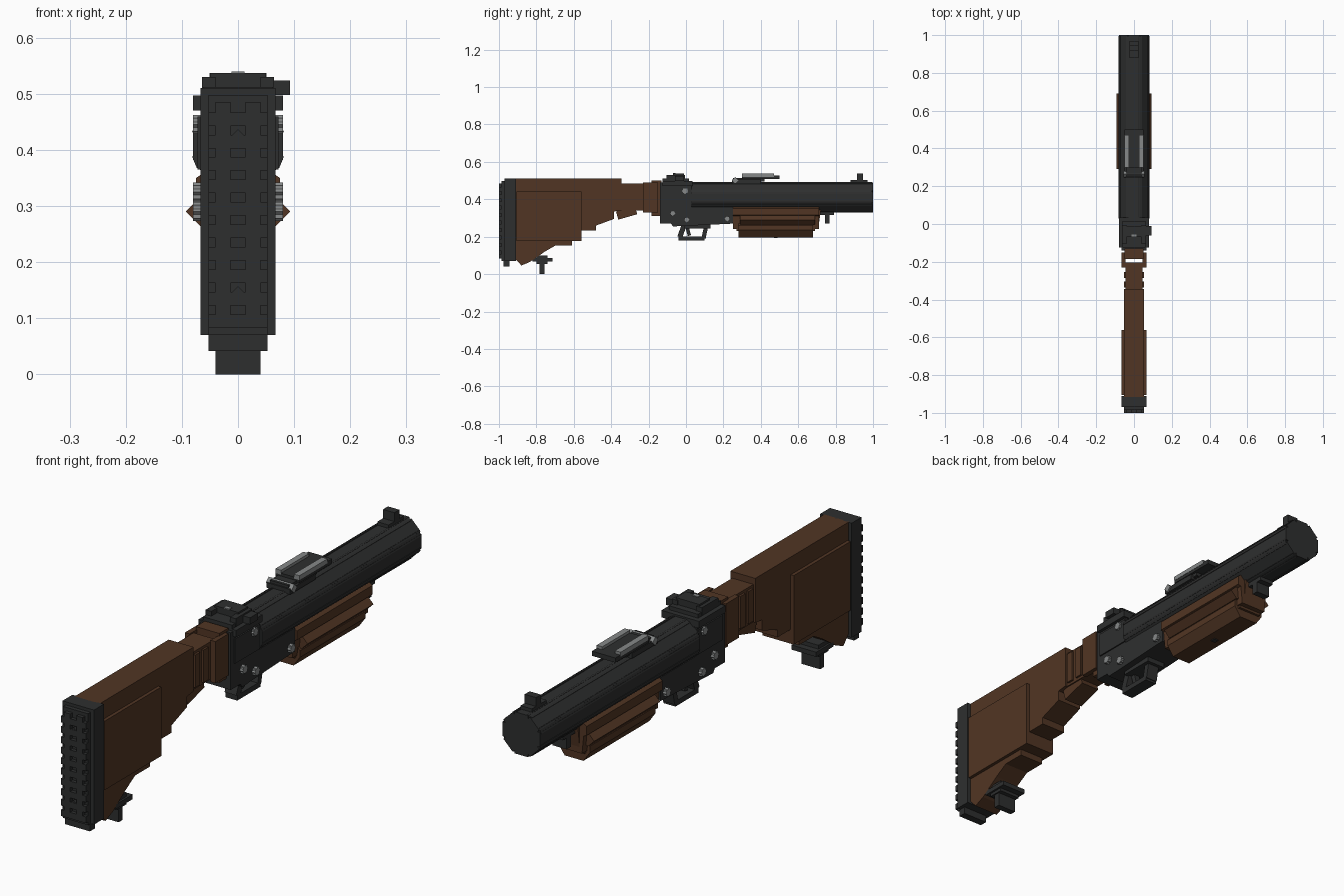
import bpy, bmesh, math
from mathutils import Matrix, Vector

default_cube = bpy.data.objects.get("Cube")
if default_cube:
    bpy.data.objects.remove(default_cube, do_unlink=True)


def make_material(name, color):
    material = bpy.data.materials.new(name)
    material.use_nodes = True
    material.diffuse_color = (*color, 1)
    shader = material.node_tree.nodes["Principled BSDF"]
    shader.inputs["Base Color"].default_value = (*color, 1)
    return material


steel = make_material("dark steel", (.027, .028, .028))
wood = make_material("brown wood", (.083, .036, .017))
silver = make_material("light grey metal", (.24, .25, .25))


def finish(name, mesh_data, material):
    bmesh.ops.recalc_face_normals(mesh_data, faces=mesh_data.faces)
    mesh = bpy.data.meshes.new(name)
    mesh_data.to_mesh(mesh)
    mesh_data.free()
    mesh.materials.append(material)
    part = bpy.data.objects.new(name, mesh)
    bpy.context.collection.objects.link(part)
    return part


def box(name, material, half_width, y_range, z_range, x=0, turn=0, axis="X"):
    """Box from a half width and its y and z ranges, turned about its centre."""
    (back, front), (low, high) = y_range, z_range
    mesh_data = bmesh.new()
    bmesh.ops.create_cube(mesh_data, size=1)
    centre = Vector((x, (back + front) / 2, (low + high) / 2))
    size = Matrix.Diagonal((half_width * 2, front - back, high - low, 1))
    spin = Matrix.Rotation(math.radians(turn), 4, axis)
    mesh_data.transform(Matrix.Translation(centre) @ spin @ size)
    return finish(name, mesh_data, material)


def extrude(name, material, points, offset):
    """Closed outline swept along an offset vector."""
    mesh_data = bmesh.new()
    face = mesh_data.faces.new([mesh_data.verts.new(p) for p in points])
    swept = bmesh.ops.extrude_face_region(mesh_data, geom=[face])
    moved = [v for v in swept["geom"] if isinstance(v, bmesh.types.BMVert)]
    bmesh.ops.translate(mesh_data, verts=moved, vec=offset)
    return finish(name, mesh_data, material)


def side_profile(name, material, half_width, outline):
    points = [(-half_width, y, z) for y, z in outline]
    return extrude(name, material, points, (half_width * 2, 0, 0))


def end_profile(name, material, right_half, back, front):
    mirrored = [(-x, z) for x, z in reversed(right_half)]
    points = [(x, back, z) for x, z in right_half + mirrored]
    return extrude(name, material, points, (0, front - back, 0))


# Barrel of crossed slabs with narrow ribs between them
for step in range(4):
    box("barrel_slab", steel, .028, (.03, 1), (.33, .49), turn=step * 45, axis="Y")
    box("barrel_rib", steel, .011, (.03, .995), (.326, .494),
        turn=step * 45 + 22.5, axis="Y")

# Receiver
side_profile("receiver", steel, .067, [
    (-.14, .27), (-.08, .27), (-.07, .255), (.25, .27), (.25, .36),
    (.03, .36), (.03, .49), (-.14, .49)])
box("receiver_cap", steel, .08, (-.125, .035), (.47, .497))
box("receiver_cheek", steel, .072, (-.12, .03), (.365, .46))
box("barrel_cradle", steel, .055, (.03, .28), (.33, .38))

# Rivets on both sides of the receiver
for y, z in [(-.005, .445), (-.07, .325), (.005, .29), (.22, .295)]:
    for turn in (0, 45):
        box("receiver_rivet", silver, .08, (y - .012, y + .012),
            (z - .012, z + .012), turn=turn)

# Rear sight with its side knob
box("rear_sight_base", steel, .062, (-.125, .015), (.49, .512))
box("rear_sight_block", steel, .05, (-.07, -.01), (.5, .537))
for side in (-1, 1):
    box("rear_sight_ear", steel, .012, (-.105, -.005), (.5, .53), x=side * .052)
box("rear_sight_knob", steel, .016, (-.06, -.01), (.498, .524), x=.077)
box("rear_sight_pin", silver, .012, (-.07, -.055), (.53, .54))

# Leaf sight
box("leaf_sight_foot", steel, .05, (.245, .4), (.485, .505))
box("leaf_sight_ramp", steel, .04, (.25, .42), (.495, .515))
box("leaf_sight_plate", steel, .05, (.3, .5), (.508, .526))
box("leaf_sight_screw", silver, .055, (.252, .276), (.49, .514), turn=45)
for side in (-1, 1):
    box("leaf_sight_bar", silver, .012, (.3, .47), (.52, .537), x=side * .039)

# Front sight
box("front_sight_base", steel, .024, (.88, .97), (.48, .503))
box("front_sight_post", steel, .024, (.915, .945), (.49, .537))

# Trigger and its guard
box("guard_mount", steel, .04, (-.01, .13), (.245, .275))
box("guard_rear", steel, .025, (-.035, -.008), (.195, .265), turn=-20)
box("guard_bottom", steel, .025, (-.04, .1), (.18, .2))
box("guard_front", steel, .025, (.09, .112), (.19, .26), turn=-12)
box("trigger", steel, .012, (.002, .02), (.205, .26), turn=15)

# Fore grip
end_profile("fore_grip_upper", wood,
            [(.06, .36), (.075, .35), (.075, .315), (.062, .31), (.055, .24)],
            .25, .71)
end_profile("fore_grip_flange", wood,
            [(.067, .316), (.093, .29), (.067, .264)], .29, .69)
end_profile("fore_grip_lower", wood,
            [(.055, .275), (.067, .26), (.067, .235), (.04, .197)], .28, .68)
box("fore_grip_nose", wood, .045, (.67, .715), (.255, .345), turn=-8)
box("fore_grip_heel", wood, .05, (.27, .69), (.23, .27))
box("fore_grip_pin", steel, .01, (.47, .49), (.193, .205))

# Front sling mount
box("front_sling_plate", steel, .03, (.715, .79), (.315, .34))
box("front_sling_stem", steel, .03, (.742, .768), (.272, .33))

# Stock body, neck and side panels
side_profile("stock", wood, .053, [
    (-.915, .51), (-.345, .51), (-.345, .34), (-.385, .335), (-.385, .295),
    (-.48, .26), (-.48, .232), (-.56, .232), (-.56, .185), (-.61, .185),
    (-.61, .152), (-.7, .152), (-.755, .12), (-.835, .065), (-.88, .046),
    (-.915, .085)])
box("stock_panel", wood, .066, (-.905, -.56), (.177, .442))
box("stock_neck", wood, .045, (-.35, -.205), (.34, .485))
box("neck_collar", wood, .05, (-.185, -.13), (.31, .5))
for side in (-1, 1):
    box("neck_bridge", wood, .01, (-.23, -.15), (.33, .49), x=side * .055)
    for y in (-.335, -.285):
        box("neck_rib", wood, .008, (y, y + .03), (.35, .475), x=side * .045)
box("neck_thumb_rest", wood, .04, (-.37, -.265), (.305, .35), turn=16)

# Butt pad with a grid of recesses
box("pad_base", steel, .067, (-.97, -.91), (.07, .51))
box("pad_backing", steel, .053, (-.986, -.96), (.07, .498))
box("pad_toe", steel, .053, (-.975, -.945), (.042, .072))
for side in (-1, 1):
    box("pad_strip", steel, .0135, (-1, -.98), (.085, .485), x=side * .0265)
for row in range(10):
    z = .083 + row * .04
    box("pad_rib", steel, .053, (-1, -.98), (z, z + .024))
for z in (.14, .42):
    box("pad_screw", steel, .012, (-.999, -.98), (z - .012, z + .012),
        turn=45, axis="Y")

# Rear sling mount
box("rear_sling_plate", steel, .053, (-.82, -.715), (.067, .085))
box("rear_sling_block", steel, .045, (-.8, -.74), (.055, .1))
box("rear_sling_stem", steel, .04, (-.782, -.757), (0, .07))
